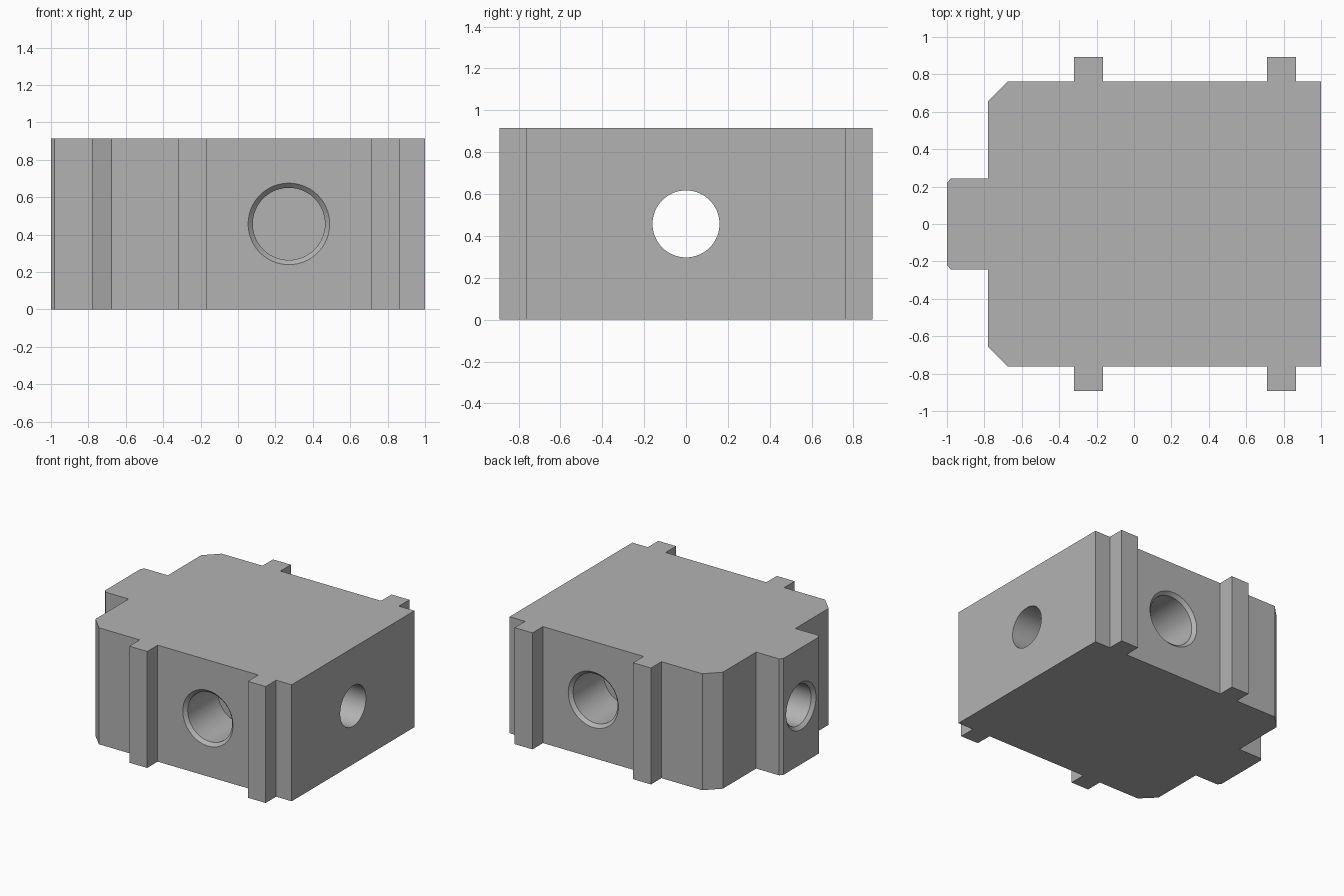
import bpy
import bmesh
from math import radians
from mathutils import Matrix, Vector

cube = bpy.data.objects.get("Cube")
if cube:
    bpy.data.objects.remove(cube, do_unlink=True)

HEIGHT = 0.915
MID = HEIGHT / 2

grey = bpy.data.materials.new("plain grey")
grey.use_nodes = True
colour = (0.45, 0.45, 0.45, 1)
grey.diffuse_color = colour
grey.node_tree.nodes["Principled BSDF"].inputs["Base Color"].default_value = colour


def add_object(name, bm):
    bmesh.ops.recalc_face_normals(bm, faces=bm.faces[:])
    mesh = bpy.data.meshes.new(name)
    bm.to_mesh(mesh)
    bm.free()
    mesh.materials.append(grey)
    obj = bpy.data.objects.new(name, mesh)
    bpy.context.collection.objects.link(obj)
    return obj


def bore(name, mouth, direction, profile, segments=64):
    """Turned cutter: profile holds (depth, radius) pairs along direction."""
    bm = bmesh.new()
    rings = []
    for depth, radius in profile:
        ring = bmesh.ops.create_circle(bm, segments=segments, radius=radius)["verts"]
        bmesh.ops.translate(bm, verts=ring, vec=(0, 0, depth))
        rings.append(ring)
    for a, b in zip(rings, rings[1:]):
        for i in range(segments):
            j = (i + 1) % segments
            bm.faces.new((a[i], a[j], b[j], b[i]))
    bm.faces.new(rings[0])
    bm.faces.new(rings[-1])
    turn = Vector((0, 0, 1)).rotation_difference(Vector(direction)).to_matrix().to_4x4()
    bm.transform(Matrix.Translation(mouth) @ turn)
    obj = add_object(name, bm)
    obj.hide_render = True
    return obj


# Block outline: back half from the end boss to the plain end, then mirrored
half = [(-1, 0.22), (-0.98, 0.243), (-0.78, 0.243), (-0.78, 0.657), (-0.675, 0.762)]
for x in (-0.32, 0.71):
    half += [(x, 0.762), (x, 0.892), (x + 0.155, 0.892), (x + 0.155, 0.762)]
half.append((1, 0.762))
outline = half + [(x, -y) for x, y in reversed(half)]

bm = bmesh.new()
base = bm.faces.new([bm.verts.new((x, y, 0)) for x, y in outline])
top = bmesh.ops.extrude_face_region(bm, geom=[base])["geom"]
bmesh.ops.translate(bm, verts=[v for v in top if isinstance(v, bmesh.types.BMVert)],
                    vec=(0, 0, HEIGHT))
block = add_object("ribbed_block", bm)

# Blind countersunk bores in the front and back, and a through bore along x
side_profile = [(-0.03, 0.248), (0.025, 0.193), (0.4, 0.193)]
cutters = [bore("front_bore", (0.272, -0.762, MID), (0, 1, 0), side_profile),
           bore("back_bore", (0.272, 0.762, MID), (0, -1, 0), side_profile),
           bore("through_bore", (-1, 0, MID), (1, 0, 0),
                [(-0.03, 0.215), (0.025, 0.16), (2.1, 0.16)])]

bpy.ops.object.select_all(action="DESELECT")
block.select_set(True)
bpy.context.view_layer.objects.active = block
for cutter in cutters:
    cut = block.modifiers.new(cutter.name, "BOOLEAN")
    cut.operation = "DIFFERENCE"
    cut.solver = "EXACT"
    cut.object = cutter
    bpy.ops.object.modifier_apply(modifier=cut.name)
    bpy.data.objects.remove(cutter, do_unlink=True)

bpy.ops.object.shade_smooth_by_angle(angle=radians(30))
